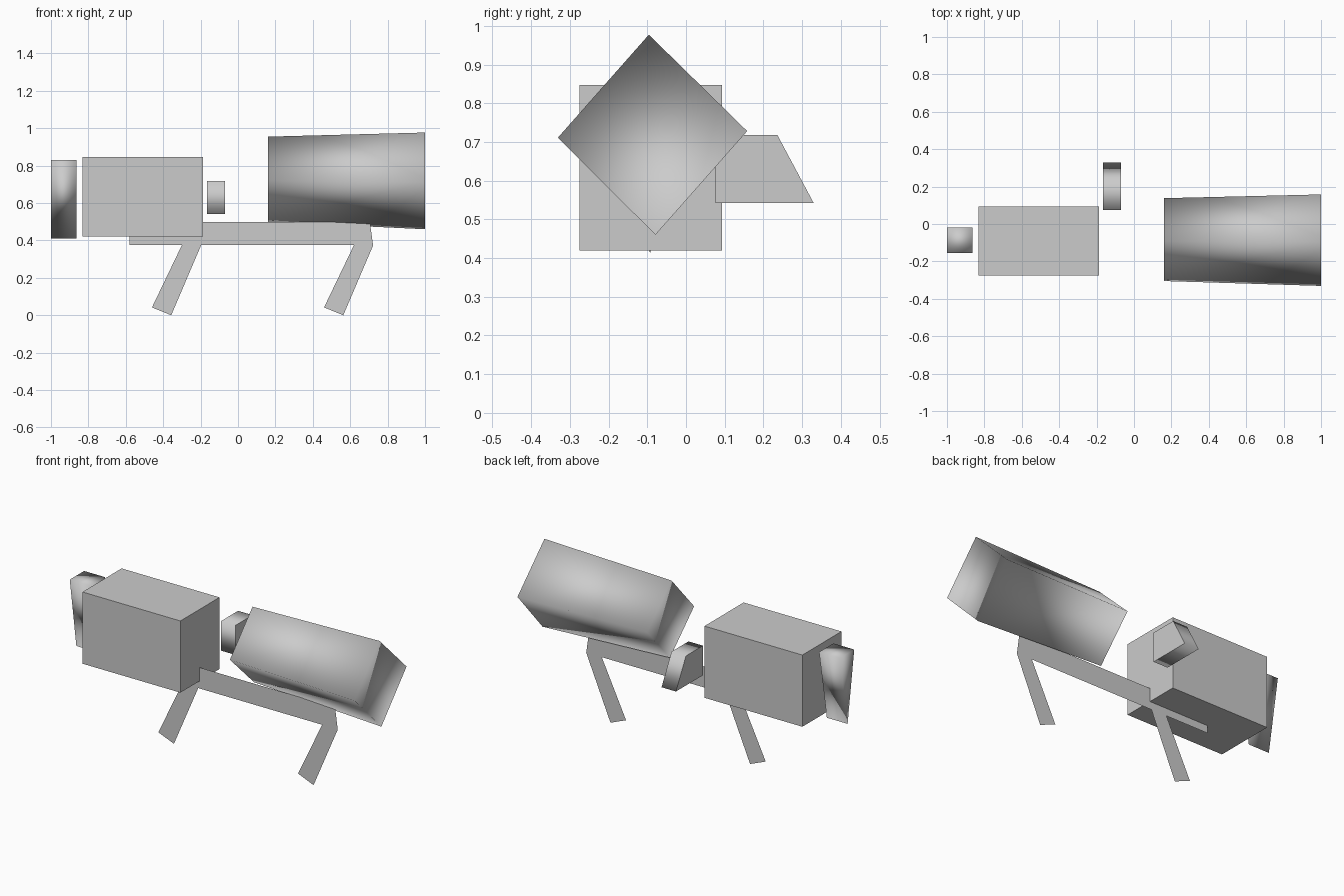
import bpy
import bmesh

if "Cube" in bpy.data.objects:
    bpy.data.objects.remove(bpy.data.objects["Cube"])

grey = bpy.data.materials.new("mid grey")
grey.diffuse_color = (0.6, 0.6, 0.6, 1)
grey.use_nodes = True
grey.node_tree.nodes["Principled BSDF"].inputs["Base Color"].default_value = grey.diffuse_color

PLANE_Y = -0.093  # centre plane shared by the beam and legs


def finish(name, bm):
    mesh = bpy.data.meshes.new(name)
    bm.to_mesh(mesh)
    bm.free()
    mesh.materials.append(grey)
    obj = bpy.data.objects.new(name, mesh)
    bpy.context.collection.objects.link(obj)
    return obj


def loft_x(name, x0, ring0, x1, ring1, smooth=True, sharp_caps=True, flip_caps=False):
    """Solid between two (y, z) outlines at x0 and x1."""
    bm = bmesh.new()
    a = [bm.verts.new((x0, y, z)) for y, z in ring0]
    b = [bm.verts.new((x1, y, z)) for y, z in ring1]
    n = len(a)
    for i in range(n):
        j = (i + 1) % n
        bm.faces.new((a[i], a[j], b[j], b[i]))
    caps = [bm.faces.new(a[::-1]), bm.faces.new(b)]
    bmesh.ops.recalc_face_normals(bm, faces=bm.faces[:])
    for f in bm.faces:
        f.smooth = smooth
    if sharp_caps:
        for f in caps:
            f.smooth = False
            for e in f.edges:
                e.smooth = False
    if flip_caps:  # end faces shade like a hollow opening
        bmesh.ops.reverse_faces(bm, faces=caps)
    return finish(name, bm)


def sheet(name, outline):
    """Flat plate in the centre plane from (x, z) points."""
    bm = bmesh.new()
    bm.faces.new([bm.verts.new((x, PLANE_Y, z)) for x, z in outline])
    return finish(name, bm)


# main body block
body = [(-0.275, 0.42), (0.093, 0.42), (0.093, 0.847), (-0.275, 0.847)]
loft_x("body", -0.832, body, -0.187, body, smooth=False)

# flared four-sided barrel
loft_x("barrel",
       0.16, [(-0.092, 0.955), (0.138, 0.735), (-0.078, 0.50), (-0.305, 0.72)],
       1.0, [(-0.096, 0.977), (0.158, 0.728), (-0.079, 0.46), (-0.331, 0.711)],
       sharp_caps=False, flip_caps=True)

# side knob with one sloping face
knob = [(0.076, 0.542), (0.33, 0.542), (0.236, 0.718), (0.076, 0.718)]
loft_x("side_knob", -0.165, knob, -0.07, knob)

# rear wedge tapering to a bottom edge
wedge = [(-0.155, 0.83), (-0.02, 0.83), (PLANE_Y, 0.411)]
loft_x("rear_wedge", -1.0, wedge, -0.863, wedge, sharp_caps=False)

# thin beam and its two slanted legs
sheet("beam", [(-0.58, 0.375), (0.722, 0.375), (0.705, 0.50), (-0.58, 0.50)])
for name, dx in (("rear_leg", 0.0), ("front_leg", 0.92)):
    sheet(name, [(x + dx, z) for x, z in
                 [(-0.46, 0.042), (-0.357, 0.0), (-0.197, 0.375), (-0.30, 0.375)]])
